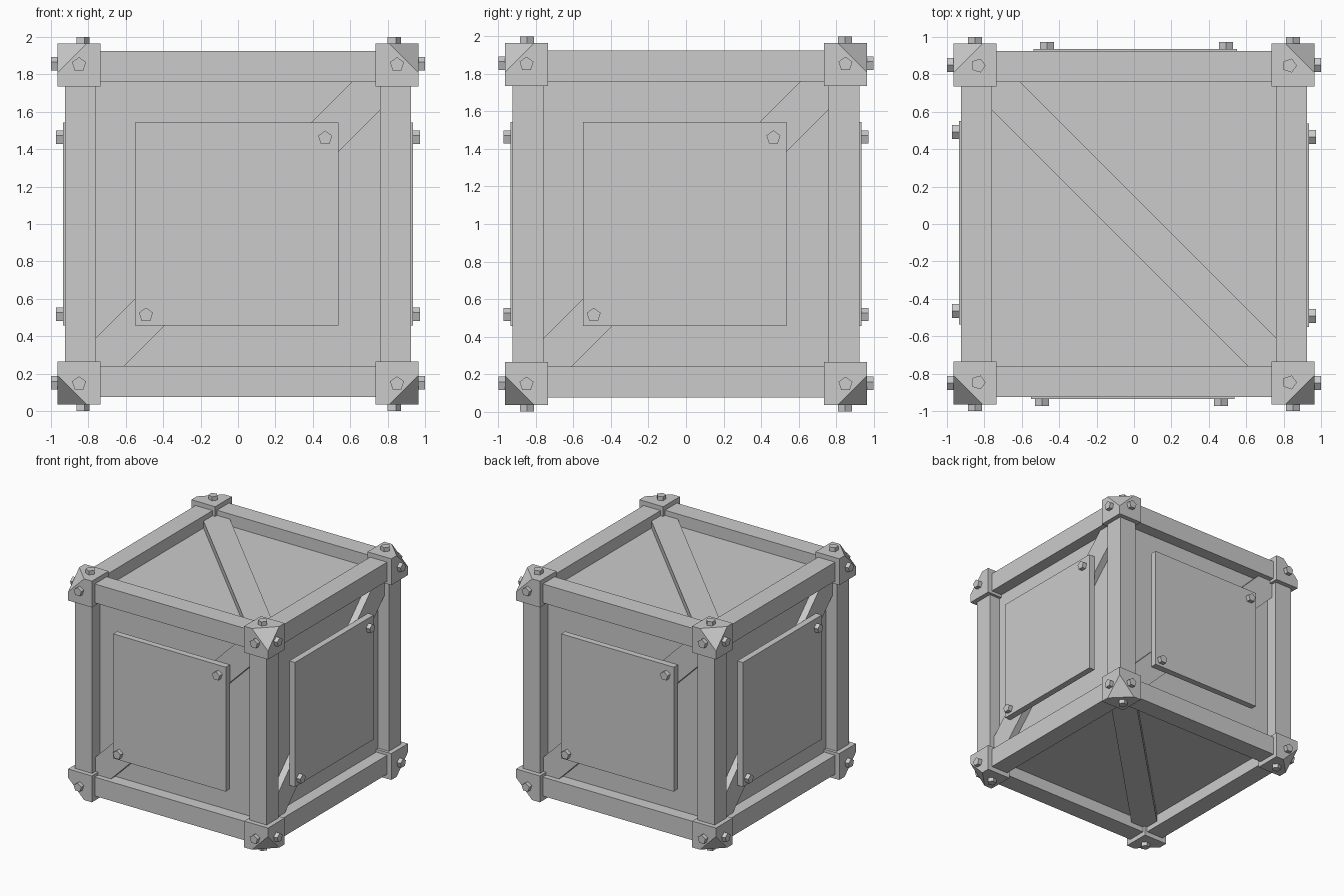
import bpy, bmesh
from math import sin, cos, pi
from itertools import product
from mathutils import Matrix, Vector

if "Cube" in bpy.data.objects:
    bpy.data.objects.remove(bpy.data.objects["Cube"])

CENTRE = Matrix.Translation((0, 0, 1))
IN, OUT = 0.76, 0.925          # beam cross-section limits


def finish(name, bm, mat=Matrix()):
    bmesh.ops.transform(bm, matrix=CENTRE @ mat, verts=bm.verts)
    bmesh.ops.recalc_face_normals(bm, faces=bm.faces)
    me = bpy.data.meshes.new(name)
    bm.to_mesh(me)
    bm.free()
    ob = bpy.data.objects.new(name, me)
    bpy.context.collection.objects.link(ob)
    return ob


def prism(name, pts, w0, w1, mat=Matrix()):
    """Extrude a flat outline from height w0 to w1, then place it by mat."""
    bm = bmesh.new()
    face = bm.faces.new([bm.verts.new((u, v, w0)) for u, v in pts])
    res = bmesh.ops.extrude_face_region(bm, geom=[face], use_keep_orig=True)
    top = [g for g in res["geom"] if isinstance(g, bmesh.types.BMVert)]
    bmesh.ops.translate(bm, vec=(0, 0, w1 - w0), verts=top)
    return finish(name, bm, mat)


def rect(u0, u1, v0, v1):
    return [(u0, v0), (u1, v0), (u1, v1), (u0, v1)]


def bolt(name, u, v, w0, w1, mat, start):
    pts = [(u + 0.039 * cos(start + i * 2 * pi / 5),
            v + 0.039 * sin(start + i * 2 * pi / 5)) for i in range(5)]
    prism(name, pts, w0, w1, mat)


# Each face frame: u right, v up, w outward
def rot(a, axis):
    return Matrix.Rotation(a, 4, axis)


sides = {n: rot(k * pi / 2, 'Z') @ rot(pi / 2, 'X')
         for k, n in enumerate(("front", "right", "back", "left"))}
caps = {"top": Matrix(), "bottom": rot(pi, 'X')}

# Recessed box walls
prism("inner_walls", rect(-0.82, 0.82, -0.82, 0.82), -0.82, 0.82)

# Twelve frame beams: four along each axis
for axis, m in (("upright", Matrix()), ("cross", rot(pi / 2, 'Y')),
                ("depth", rot(pi / 2, 'X'))):
    for su, sv in product((-1, 1), repeat=2):
        prism(axis + "_beam", rect(su * IN, su * OUT, sv * IN, sv * OUT), -IN, IN, m)

# Corner blocks with the outer corner cut off
lo, hi, cut = 0.735, 0.965, 0.155
for s in product((-1, 1), repeat=3):
    bm = bmesh.new()
    pts = [p for p in product((lo, hi), repeat=3) if p != (hi, hi, hi)]
    pts += [tuple(hi - cut if i == j else hi for i in range(3)) for j in range(3)]
    for p in pts:
        bm.verts.new([a * b for a, b in zip(p, s)])
    bmesh.ops.convex_hull(bm, input=bm.verts[:])
    bmesh.ops.dissolve_limit(bm, angle_limit=0.02, verts=bm.verts[:], edges=bm.edges[:])
    finish("corner_block", bm)

# Diagonal braces
e = 0.61
brace = [(-IN, -IN), (-e, -IN), (IN, e), (IN, IN), (e, IN), (-IN, -e)]
for n, m in sides.items():
    prism(n + "_brace", brace, 0.80, 0.88, m)
for n, m in caps.items():
    prism(n + "_brace", brace, 0.80, 0.88, m @ rot(pi / 2, 'Z'))

# Side plates with two bolts each
for n, m in sides.items():
    prism(n + "_plate", rect(-0.55, 0.537, -0.543, 0.543), 0.88, 0.935, m)
    for u, v in ((-0.492, -0.486), (0.466, 0.46)):
        bolt(n + "_plate_bolt", u, v, 0.91, 0.972, m, pi / 2)

# Corner bolts on all six faces
for su, sv in product((-1, 1), repeat=2):
    for n, m in sides.items():
        bolt(n + "_corner_bolt", su * 0.85, sv * 0.853, 0.94, 1.0, m, pi / 2)
    for n, m in caps.items():
        bolt(n + "_corner_bolt", su * 0.832, sv * 0.847, 0.94, 1.0, m, 0)
